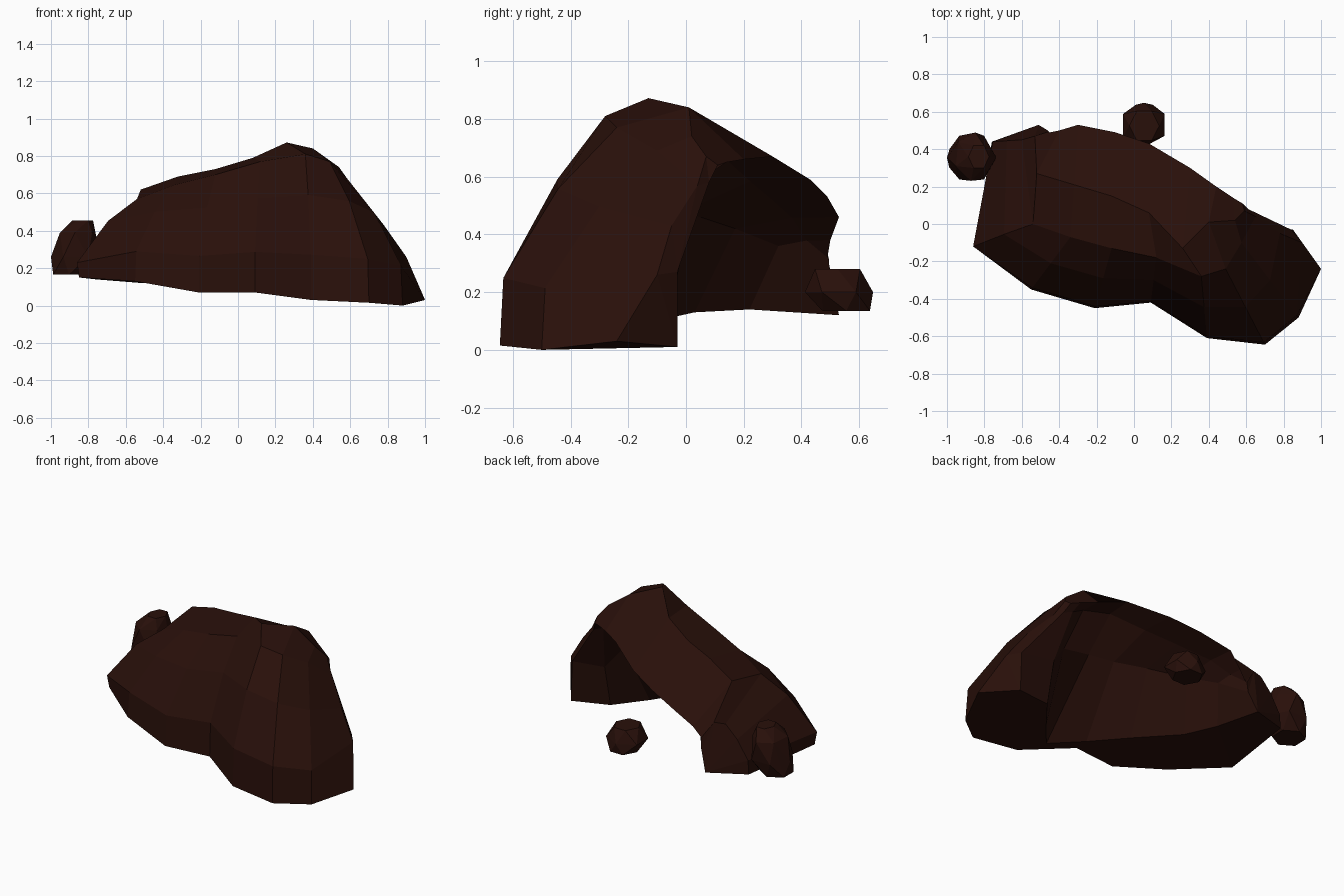
import bpy, bmesh
from math import cos, sin, tau
from mathutils import Vector

if "Cube" in bpy.data.objects:
    bpy.data.objects.remove(bpy.data.objects["Cube"])

mat = bpy.data.materials.new("dark_brown_stone")
mat.diffuse_color = (0.022, 0.005, 0.003, 1)
mat.use_nodes = True
mat.node_tree.nodes["Principled BSDF"].inputs["Base Color"].default_value = mat.diffuse_color


def finish(name, bm):
    bmesh.ops.recalc_face_normals(bm, faces=bm.faces)
    mesh = bpy.data.meshes.new(name)
    bm.to_mesh(mesh)
    bm.free()
    mesh.materials.append(mat)
    ob = bpy.data.objects.new(name, mesh)
    bpy.context.collection.objects.link(ob)
    return ob


def blend(a, b, t_xy, t_z):
    """Rail lying between two others, with separate plan and height factors."""
    out = []
    for p, q in zip(a, b):
        p, q = Vector(p), Vector(q)
        r = p.lerp(q, t_xy)
        r.z = p.z + (q.z - p.z) * t_z
        out.append(r)
    return out


def loft(name, rails):
    """Closed cross-sections running along the rails, capped at both ends."""
    bm = bmesh.new()
    grid = [[bm.verts.new(p) for p in rail] for rail in rails]
    n = len(grid)
    for i in range(n):
        a, b = grid[i], grid[(i + 1) % n]
        for j in range(len(a) - 1):
            bm.faces.new((a[j], a[j + 1], b[j + 1], b[j]))
    caps = [bm.faces.new([r[j] for r in grid]) for j in (0, -1)]
    bmesh.ops.triangulate(bm, faces=caps)
    return finish(name, bm)


def stone(name, rings, sides=6):
    """Small faceted stone: hull of rings (cx, cy, rx, ry, z, turn)."""
    bm = bmesh.new()
    for cx, cy, rx, ry, z, turn in rings:
        for k in range(sides):
            a = tau * k / sides + turn
            bm.verts.new((cx + rx * cos(a), cy + ry * sin(a), z))
    bmesh.ops.convex_hull(bm, input=bm.verts)
    return finish(name, bm)


# Rails from the right foot, round the front, to the left foot
base = [(1.0, -.24, .03), (.88, -.50, .0), (.70, -.645, .015), (.39, -.61, .03),
        (.09, -.42, .07), (-.21, -.45, .07), (-.55, -.35, .13), (-.85, -.11, .15),
        (-.76, .44, .14)]
ridge = [(.65, .04, .57), (.575, -.10, .69), (.49, -.24, .77), (.36, -.28, .81),
         (.12, -.18, .77), (-.12, -.13, .70), (-.34, -.07, .645), (-.54, .0, .57),
         (-.60, .45, .43)]
crest = [(.59, .07, .67), (.54, .02, .74), (.40, .01, .84), (.26, -.13, .872),
         (.08, .06, .79), (-.12, .15, .73), (-.32, .21, .69), (-.52, .27, .62),
         (-.53, .47, .43)]
lip = [(.58, .11, .64), (.53, .14, .65), (.44, .20, .66), (.30, .30, .67),
       (.08, .43, .59), (-.10, .49, .53), (-.30, .53, .46), (-.40, .50, .38),
       (-.45, .49, .32)]
inner_wall = [(.84, -.03, .27), (.60, -.02, .30), (.49, -.06, .44), (.30, -.06, .47),
              (.13, -.03, .47), (-.06, .05, .46), (-.26, .17, .42), (-.38, .32, .36),
              (-.46, .50, .25)]
inner_base = [(.85, -.03, .01), (.60, -.08, .03), (.45, -.27, .03), (.29, -.46, .045),
              (.09, -.33, .075), (-.10, -.15, .09), (-.36, .03, .13), (-.46, .22, .14),
              (-.51, .53, .12)]

# Steep lower wall and sloping shoulder
shoulder = blend(base, ridge, .5, .72)
shoulder[0] = Vector((.78, -.05, .43))
crease = blend(base, ridge, .03, .31)
crease[0] = Vector((.90, -.10, .26))
crease[7] = Vector((-.86, -.12, .23))
# Hollow rising behind the lip
ceiling = blend(inner_wall, lip, .55, .95)
ceiling[0] = Vector((.61, .08, .58))
ceiling[1] = Vector((.54, .08, .61))

loft("rock_overhang", [base, crease, shoulder, ridge, crest, lip,
                       ceiling, inner_wall, inner_base])

# Loose stones
stone("left_stone", [(-.90, .35, .10, .10, .165, .5), (-.868, .355, .132, .135, .26, 0),
                     (-.86, .36, .10, .13, .39, .4), (-.83, .36, .055, .07, .455, 0)])
stone("back_stone", [(.055, .555, .09, .095, .135, 0), (.053, .53, .128, .118, .20, tau / 12),
                     (.055, .525, .08, .09, .28, 0)])
